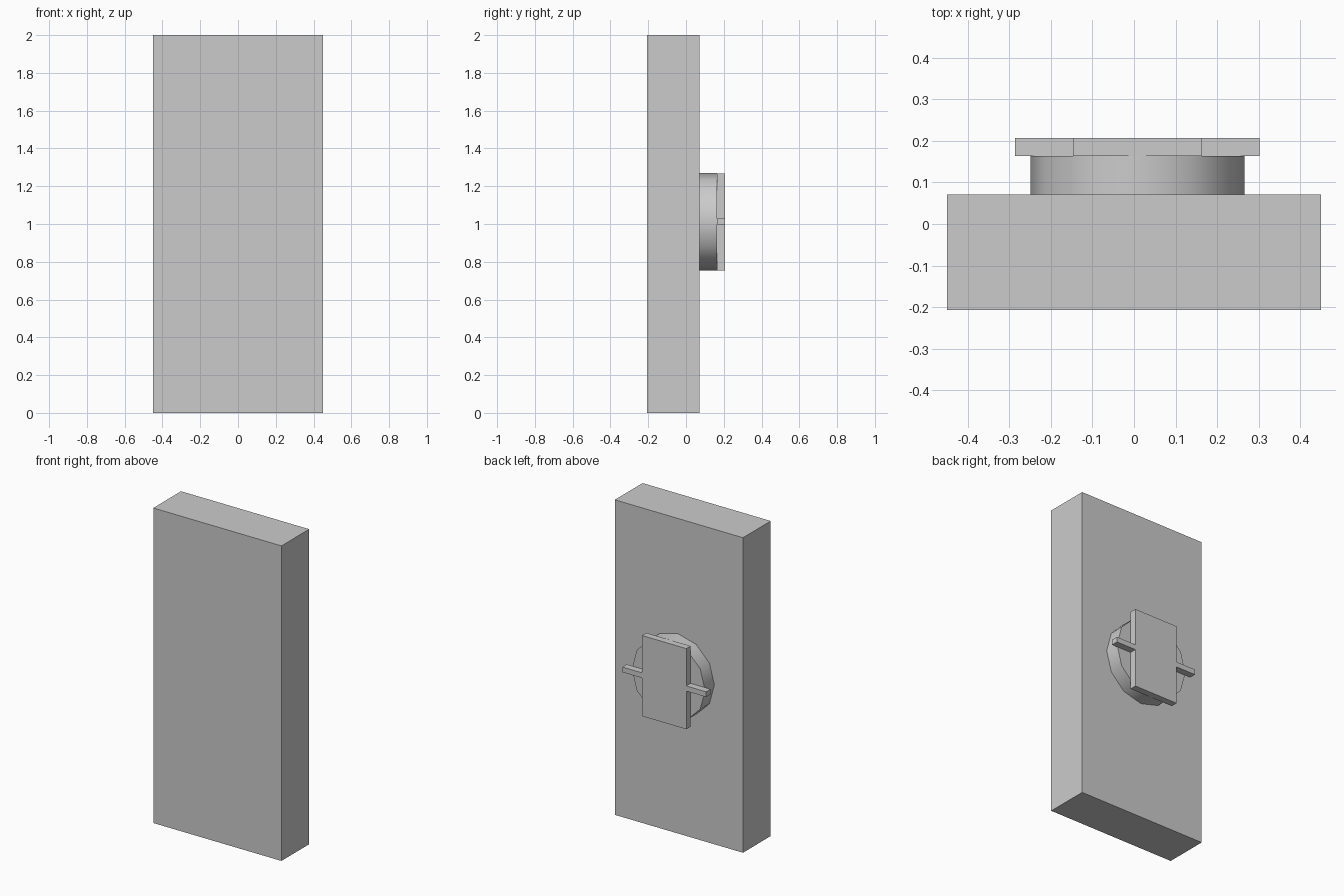
import bpy
import bmesh
from math import pi
from mathutils import Matrix

if "Cube" in bpy.data.objects:
    bpy.data.objects.remove(bpy.data.objects["Cube"])

CX = 0.008          # centre line of the fittings
CZ = 1.012          # height of the dial centre
Y_SLAB, Y_DIAL, Y_BACK = 0.071, 0.164, 0.207


def add_object(name, bm):
    mesh = bpy.data.meshes.new(name)
    bm.to_mesh(mesh)
    bm.free()
    obj = bpy.data.objects.new(name, mesh)
    bpy.context.collection.objects.link(obj)
    return obj


def box(name, x, y, z):
    """Box from (min, max) pairs on each axis."""
    bm = bmesh.new()
    bmesh.ops.create_cube(bm, size=1)
    for v in bm.verts:
        v.co = [lo + (c + 0.5) * (hi - lo) for c, (lo, hi) in zip(v.co, (x, y, z))]
    return add_object(name, bm)


# Upright slab
box("slab", (-0.45, 0.45), (-Y_BACK, Y_SLAB), (0, 2))

# Round twelve-sided boss on the back face
bm = bmesh.new()
bmesh.ops.create_cone(
    bm, cap_ends=True, segments=12, radius1=0.257, radius2=0.257,
    depth=Y_DIAL - Y_SLAB,
    matrix=Matrix.Translation((CX, (Y_SLAB + Y_DIAL) / 2, CZ)) @ Matrix.Rotation(pi / 2, 4, 'X'))
boss = add_object("round_boss", bm)
for poly in boss.data.polygons:
    poly.use_smooth = len(poly.vertices) == 4
for edge in boss.data.edges:
    # keep the rims crisp, the wall smooth
    a, b = (boss.data.vertices[i].co for i in edge.vertices)
    edge.use_edge_sharp = abs(a.y - b.y) < 1e-4

# Rectangular plate over the boss
box("cover_plate", (CX - 0.155, CX + 0.155), (Y_DIAL, Y_BACK), (0.755, 1.267))

# Small bars sticking out on both sides of the plate
for side, sign in (("left", -1), ("right", 1)):
    xs = sorted((CX + sign * 0.155, CX + sign * 0.294))
    box(side + "_side_bar", xs, (Y_DIAL - 0.001, Y_BACK), (0.997, 1.03))
